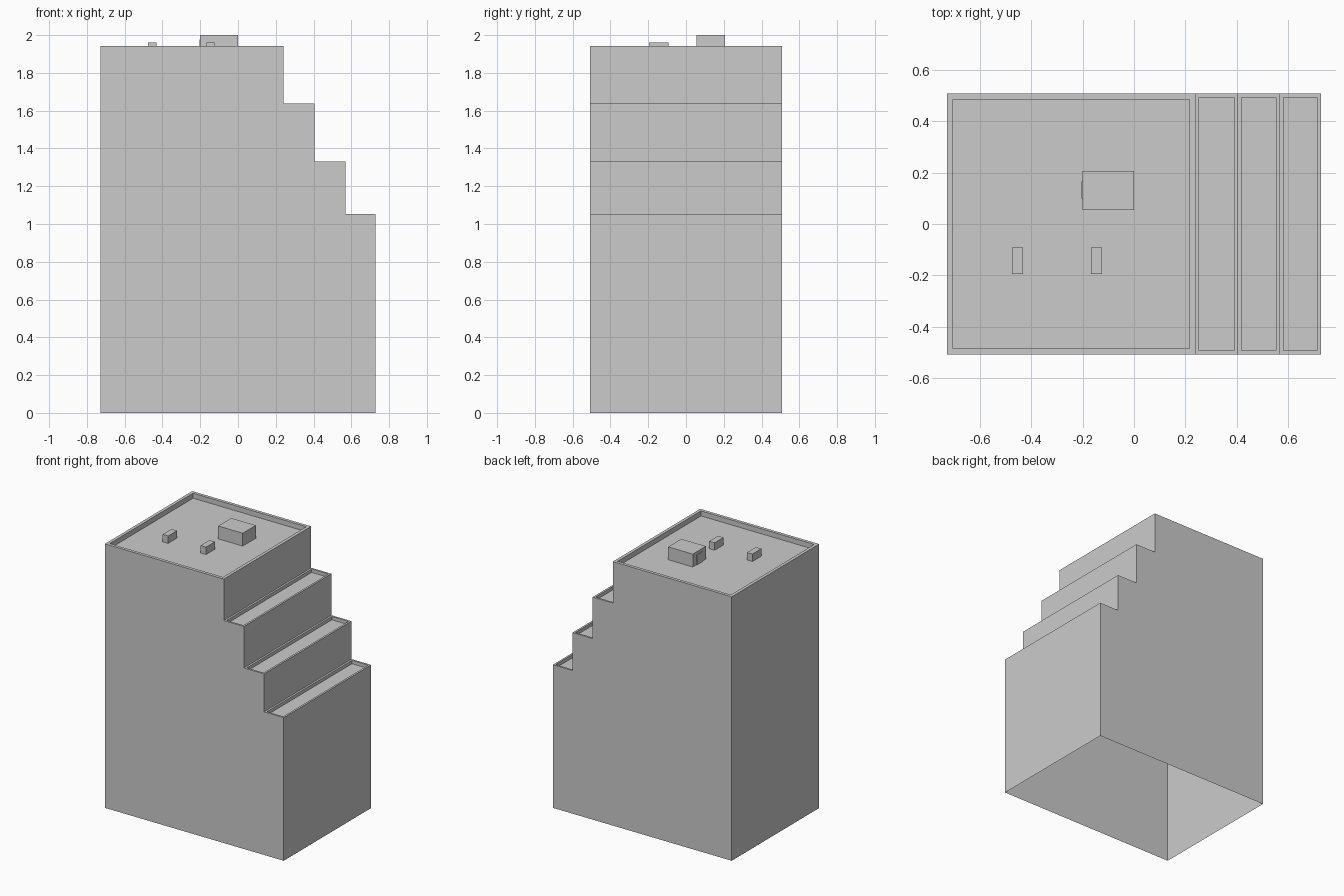
import bpy, bmesh

if "Cube" in bpy.data.objects:
    bpy.data.objects.remove(bpy.data.objects["Cube"])

HX, HY = 0.728, 0.508
ROOF = 1.905


def finish(bm, name):
    mesh = bpy.data.meshes.new(name)
    bm.to_mesh(mesh)
    bm.free()
    obj = bpy.data.objects.new(name, mesh)
    bpy.context.collection.objects.link(obj)
    return obj


def box(name, x0, x1, y0, y1, z0, z1):
    # Box standing on the roof, with no hidden underside
    bm = bmesh.new()
    bmesh.ops.create_cube(bm, size=1)
    for v in bm.verts:
        v.co = ((x0 + x1) / 2 + v.co.x * (x1 - x0),
                (y0 + y1) / 2 + v.co.y * (y1 - y0),
                (z0 + z1) / 2 + v.co.z * (z1 - z0))
    bm.normal_update()
    bottom = [f for f in bm.faces if f.normal.z < -0.5]
    bmesh.ops.delete(bm, geom=bottom, context='FACES_ONLY')
    return finish(bm, name)


# Stepped building shell, open underneath; profile runs from bottom right
profile = [(HX, 0), (HX, 1.053), (0.568, 1.053), (0.568, 1.332),
           (0.404, 1.332), (0.404, 1.637), (0.24, 1.637), (0.24, 1.942),
           (-HX, 1.942), (-HX, 0)]
bm = bmesh.new()
front = [bm.verts.new((x, -HY, z)) for x, z in profile]
back = [bm.verts.new((x, HY, z)) for x, z in profile]
bm.faces.new(front)
bm.faces.new(back[::-1])
walls = [bm.faces.new((front[i], back[i], back[i + 1], front[i + 1]))
         for i in range(len(profile) - 1)]
bm.normal_update()

# Parapets: inset each flat roof and sink its floor
for face in [f for f in walls if f.normal.z > 0.5]:
    main = face.calc_center_median().z > 1.9
    rim, depth = (0.033, 1.942 - ROOF) if main else (0.02, 0.025)
    bmesh.ops.inset_individual(bm, faces=[face], thickness=rim)
    floor = bmesh.ops.extrude_discrete_faces(bm, faces=[face])["faces"]
    verts = list({v for f in floor for v in f.verts})
    bmesh.ops.translate(bm, verts=verts, vec=(0, 0, -depth))
finish(bm, "building_shell")

# Rooftop stair hut with a thin door on its left side
box("roof_hut", -0.2, 0.0, 0.055, 0.207, ROOF, 2.0)
box("roof_hut_door", -0.205, -0.2, 0.1, 0.165, ROOF, 1.977)

# Two small rooftop vents
for i, x in enumerate((-0.454, -0.146)):
    box(f"roof_vent_{i + 1}", x - 0.022, x + 0.022, -0.195, -0.092, ROOF, 1.96)
